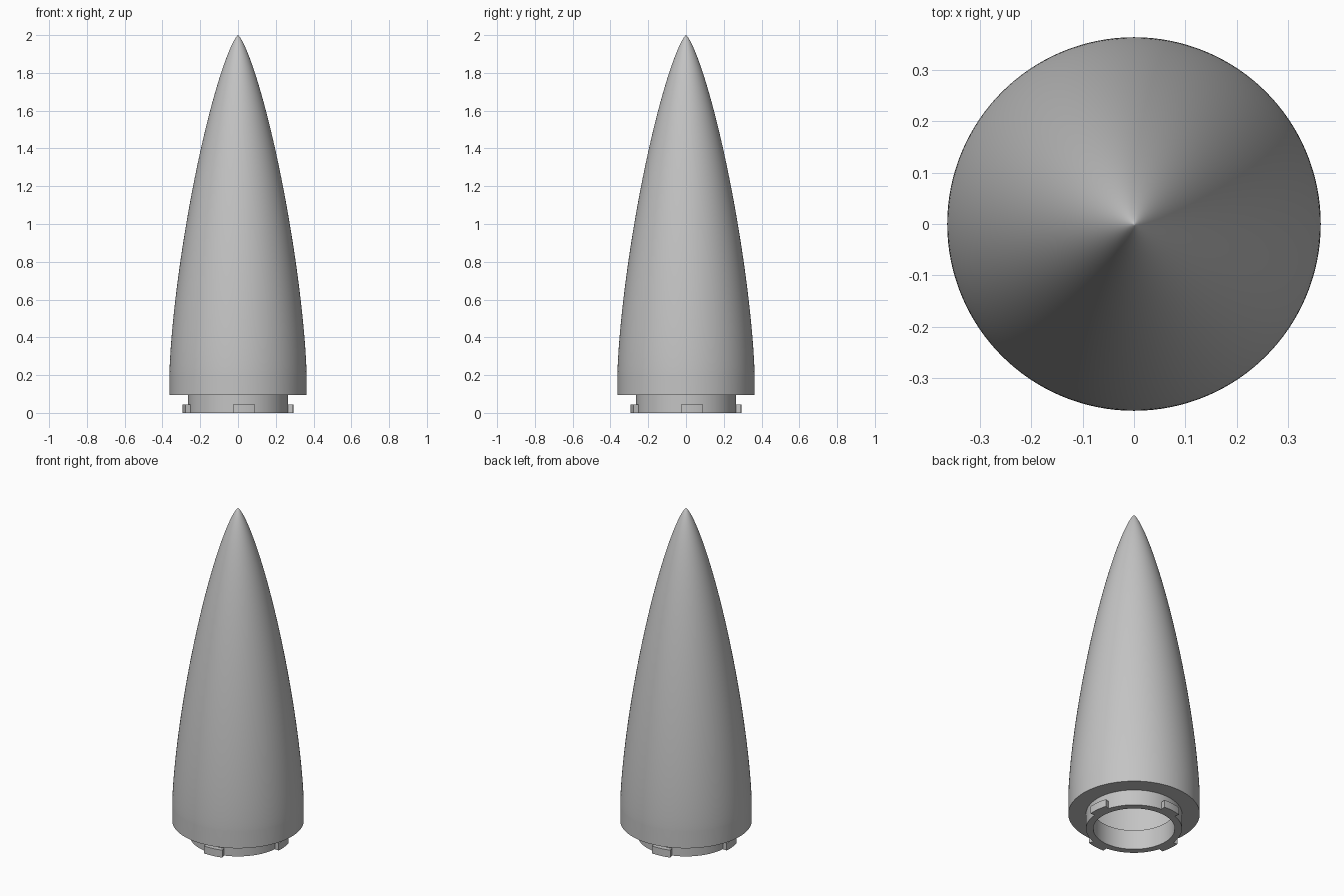
import bpy
import bmesh
from math import acos, cos, pi, radians, sin, sqrt
from mathutils import Matrix

cube = bpy.data.objects.get("Cube")
if cube:
    bpy.data.objects.remove(cube, do_unlink=True)

grey = bpy.data.materials.new("plain grey")
grey.use_nodes = True
colour = (0.55, 0.55, 0.55, 1)
grey.diffuse_color = colour
grey.node_tree.nodes["Principled BSDF"].inputs["Base Color"].default_value = colour

BODY_R, COLLAR_R, BORE_R, TAB_R = 0.363, 0.265, 0.225, 0.293
FLANGE_Z, SHOULDER_Z, FLOOR_Z, TAB_TOP = 0.095, 0.2, 0.12, 0.045


def lathe(name, profile, start=0.0, sweep=2 * pi, steps=128):
    """Spin a closed (radius, height) outline about z and cap any open ends."""
    bm = bmesh.new()
    verts = [bm.verts.new((r, 0, z)) for r, z in profile]
    edges = [bm.edges.new((a, b)) for a, b in zip(verts, verts[1:] + verts[:1])]
    bmesh.ops.rotate(bm, verts=verts, cent=(0, 0, 0), matrix=Matrix.Rotation(start, 3, 'Z'))
    bmesh.ops.spin(bm, geom=verts + edges, cent=(0, 0, 0), axis=(0, 0, 1),
                   angle=sweep, steps=steps, use_merge=False)
    bmesh.ops.remove_doubles(bm, verts=bm.verts[:], dist=1e-5)
    rim = [e for e in bm.edges if e.is_boundary]
    if rim:
        bmesh.ops.holes_fill(bm, edges=rim, sides=0)
    bmesh.ops.recalc_face_normals(bm, faces=bm.faces[:])
    mesh = bpy.data.meshes.new(name)
    bm.to_mesh(mesh)
    bm.free()
    mesh.materials.append(grey)
    obj = bpy.data.objects.new(name, mesh)
    bpy.context.collection.objects.link(obj)
    bpy.ops.object.select_all(action='DESELECT')
    obj.select_set(True)
    bpy.context.view_layer.objects.active = obj
    bpy.ops.object.shade_smooth_by_angle(angle=radians(30))
    return obj


def ogive(radius, bottom, top, count=40):
    """Low-drag nose curve, from the shoulder up to the tip."""
    points = []
    for i in range(count):
        t = pi * (1 - i / count)
        r = radius * sqrt((t - sin(2 * t) / 2) / pi)
        points.append((r, top - (top - bottom) * (1 - cos(t)) / 2))
    return points + [(0, top)]


# Hollow nose: outer skin, then the chamber wall back down to the floor
outer = ogive(BODY_R, SHOULDER_Z, 2.0)
inner = ogive(BODY_R - 0.03, SHOULDER_Z, 1.9)
lathe("nose_shell", [(BORE_R, FLANGE_Z), (BODY_R, FLANGE_Z)] + outer
      + inner[::-1] + [(BODY_R - 0.03, FLOOR_Z), (BORE_R, FLOOR_Z)])

# Collar below the flange
lathe("collar", [(BORE_R, 0), (COLLAR_R, 0), (COLLAR_R, FLANGE_Z), (BORE_R, FLANGE_Z)])

# Four locking tabs around the collar
for i, side in enumerate(("front", "left", "back", "right")):
    lathe("locking_tab_" + side,
          [(COLLAR_R - 0.01, 0), (TAB_R, 0), (TAB_R, TAB_TOP), (COLLAR_R - 0.01, TAB_TOP)],
          start=radians(-95 + 90 * i), sweep=radians(23), steps=8)
